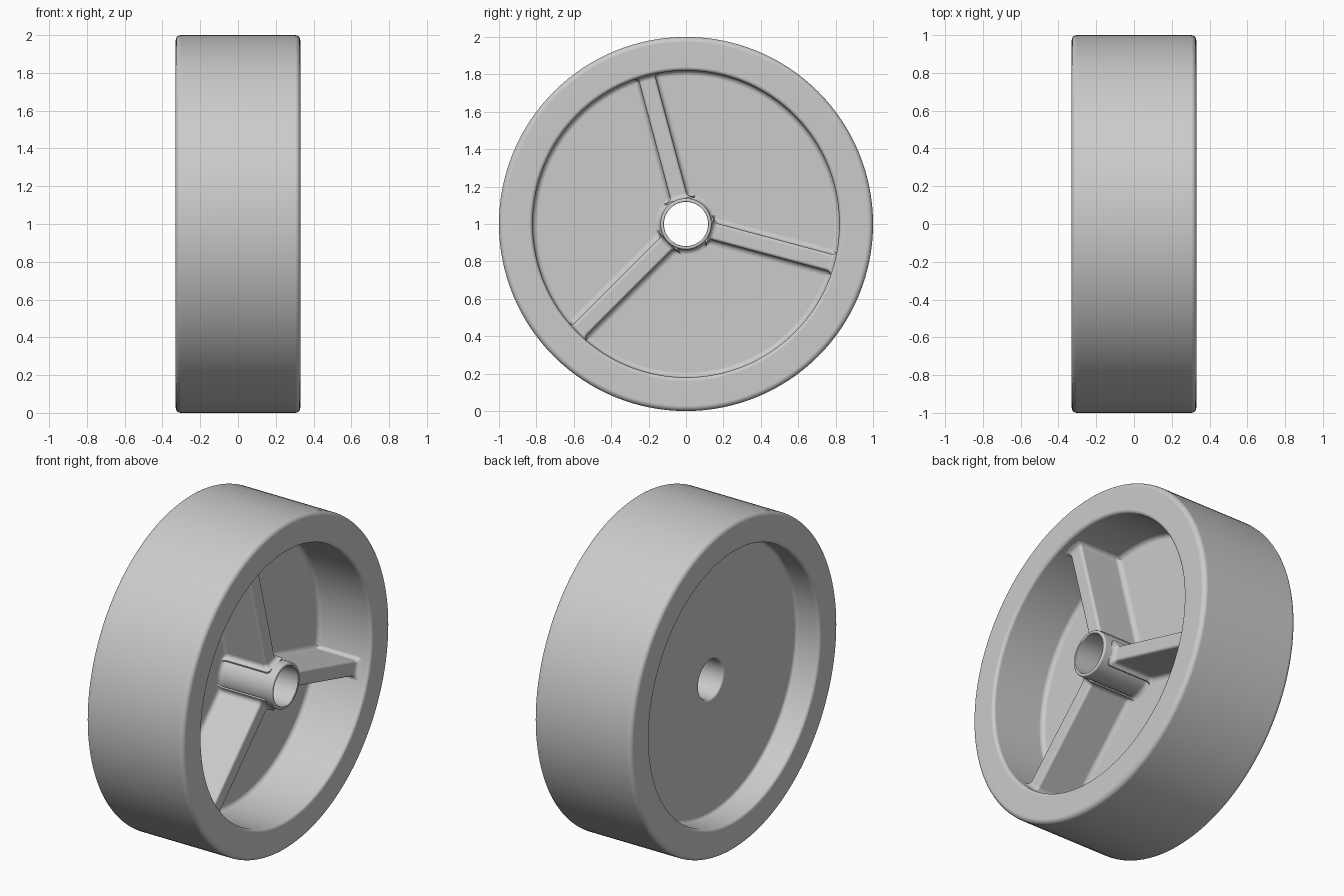
import bpy
import bmesh
from math import sin, cos, pi, radians, sqrt
from mathutils import Vector, Matrix

if "Cube" in bpy.data.objects:
    bpy.data.objects.remove(bpy.data.objects["Cube"], do_unlink=True)

grey = bpy.data.materials.new("plain_grey")
grey.use_nodes = True
grey.diffuse_color = (0.6, 0.6, 0.6, 1)
grey.node_tree.nodes["Principled BSDF"].inputs["Base Color"].default_value = (0.6, 0.6, 0.6, 1)

AXLE_HEIGHT = 1.0
RIM_INNER = 0.82
HUB_OUTER = 0.137
PLATE_FRONT = -0.03
FILLET = 0.028


def rounded(corners, steps=5):
    """Turn right-angled (x, y, radius) corners into a rounded closed outline."""
    points = []
    count = len(corners)
    for i, (x, y, r) in enumerate(corners):
        p = Vector((x, y))
        if r == 0:
            points.append(p)
            continue
        u = (Vector(corners[i - 1][:2]) - p).normalized() * r
        v = (Vector(corners[(i + 1) % count][:2]) - p).normalized() * r
        for k in range(steps + 1):
            t = pi / 2 * k / steps
            points.append(p + u + v - v * cos(t) - u * sin(t))
    return points


def skin(name, rings, closed):
    """Join rings of points into a solid with smooth shading."""
    bm = bmesh.new()
    loops = [[bm.verts.new(p) for p in ring] for ring in rings]
    pairs = list(zip(loops, loops[1:]))
    if closed:
        pairs.append((loops[-1], loops[0]))
    else:
        bm.faces.new(loops[0])
        bm.faces.new(loops[-1])
    for a, b in pairs:
        for i in range(len(a)):
            bm.faces.new((a[i - 1], a[i], b[i], b[i - 1]))
    bmesh.ops.recalc_face_normals(bm, faces=bm.faces)
    mesh = bpy.data.meshes.new(name)
    bm.to_mesh(mesh)
    bm.free()
    mesh.materials.append(grey)
    mesh.shade_smooth()
    mesh.set_sharp_from_angle(angle=radians(35))
    obj = bpy.data.objects.new(name, mesh)
    bpy.context.collection.objects.link(obj)
    obj.location.z = AXLE_HEIGHT
    weighted = obj.modifiers.new("flat_faces", 'WEIGHTED_NORMAL')
    weighted.keep_sharp = True
    return obj


# Rim, web plate and hub: one rounded section turned about the axle
section = rounded([
    (-0.33, 1, 0.028), (0.33, 1, 0.028),
    (0.33, RIM_INNER, 0.02), (PLATE_FRONT, RIM_INNER, FILLET),
    (PLATE_FRONT, HUB_OUTER, FILLET), (0.325, HUB_OUTER, 0.01),
    (0.325, 0.118, 0.004), (-0.17, 0.118, 0.015),
    (-0.17, RIM_INNER, 0.02), (-0.33, RIM_INNER, 0.02),
])
SEGMENTS = 128
turns = [2 * pi * k / SEGMENTS for k in range(SEGMENTS)]
skin("wheel_body", [[(p.x, p.y * cos(a), p.y * sin(a)) for p in section] for a in turns], True)

# Spokes: rounded rib section, filleted into the plate, hub and rim
HALF, TOP = 0.046, 0.25
foot = HALF + FILLET + 0.001
half_outline = [(PLATE_FRONT - 0.04, foot, 0), (PLATE_FRONT, foot, 0),
                (PLATE_FRONT, HALF, FILLET), (TOP, HALF, 0.016)]
rib = rounded(half_outline + [(x, -y, r) for x, y, r in reversed(half_outline)])


def flare(distance):
    """Widening of the rib at a given distance from the wall it meets."""
    d = min(max(FILLET - distance, 0), FILLET)
    return FILLET - sqrt(FILLET ** 2 - d ** 2)


steps = [FILLET * k / 5 for k in range(6)]
stations = [0.125] + [HUB_OUTER - 0.003 + s for s in steps]
stations += [RIM_INNER - s for s in reversed(steps)] + [RIM_INNER + 0.015]


def rib_ring(radius):
    grow = flare(min(radius - HUB_OUTER + 0.003, RIM_INNER - radius))
    ring = []
    for p in rib:
        side = 1 if p.y > 0 else -1
        lift = grow if p.x > TOP - 0.02 else 0
        ring.append((p.x + lift, radius, p.y + side * grow))
    return ring


for name, angle in (("upper_spoke", 105), ("rear_spoke", -15), ("front_spoke", 225)):
    spoke = skin(name, [rib_ring(r) for r in stations], False)
    spoke.data.transform(Matrix.Rotation(radians(angle), 4, 'X'))
